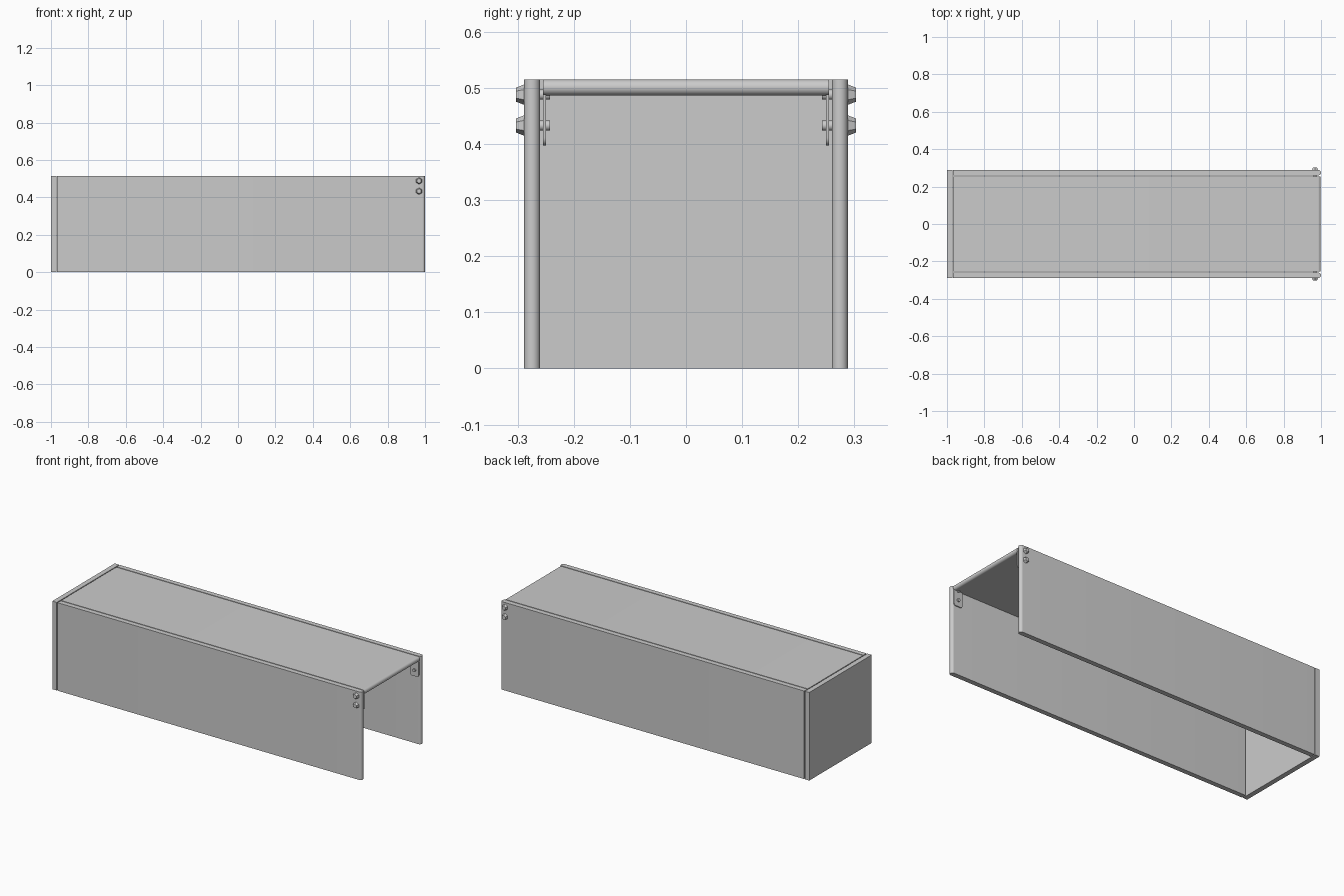
import bpy, bmesh, math
from mathutils import Matrix, Vector

if "Cube" in bpy.data.objects:
    bpy.data.objects.remove(bpy.data.objects["Cube"])

H = 0.515        # overall height
T = 0.0285       # panel thickness
YO = 0.2885      # outer half width
YI = YO - T      # inner face of the side panels
GAP = 0.005      # shadow gap between panels
XB = -1 + T      # inner face of the end panel


def prism(name, pts, vec):
    """Extrude a closed 3D outline along a vector."""
    bm = bmesh.new()
    face = bm.faces.new([bm.verts.new(p) for p in pts])
    ext = bmesh.ops.extrude_face_region(bm, geom=[face])
    moved = [g for g in ext["geom"] if isinstance(g, bmesh.types.BMVert)]
    bmesh.ops.translate(bm, verts=moved, vec=Vector(vec))
    bmesh.ops.recalc_face_normals(bm, faces=bm.faces)
    return finish(name, bm)


def finish(name, bm):
    mesh = bpy.data.meshes.new(name)
    bm.to_mesh(mesh)
    bm.free()
    ob = bpy.data.objects.new(name, mesh)
    bpy.context.collection.objects.link(ob)
    bpy.ops.object.select_all(action='DESELECT')
    ob.select_set(True)
    bpy.context.view_layer.objects.active = ob
    bpy.ops.object.shade_smooth_by_angle(angle=math.radians(30))
    return ob


def nosed(x0, x1, b0, b1, steps=12):
    """Flat board outline with a fully rounded front end."""
    r, c = (b1 - b0) / 2, (b0 + b1) / 2
    arc = [(x1 - r + r * math.cos(a), c + r * math.sin(a))
           for a in (math.pi * (i / steps - 0.5) for i in range(steps + 1))]
    return [(x0, b0)] + arc + [(x0, b1)]


def rod(name, x, y0, y1, z, r0, r1, sides):
    """Round or faceted pin running along y from y0 to y1."""
    bm = bmesh.new()
    m = (Matrix.Translation((x, (y0 + y1) / 2, z))
         @ Matrix.Rotation(-math.pi / 2, 4, 'X'))
    bmesh.ops.create_cone(bm, cap_ends=True, segments=sides, radius1=r0,
                          radius2=r1, depth=y1 - y0, matrix=m)
    return finish(name, bm)


def mirrored(ob):
    """Mirror a part across the centre plane y = 0."""
    mod = ob.modifiers.new("mirror", 'MIRROR')
    mod.use_axis = (False, True, False)
    return ob


# End panel
prism("end_panel", [(-1, -YO, 0), (XB, -YO, 0), (XB, YO, 0), (-1, YO, 0)], (0, 0, H))

# Top panel with rounded front edge
yt = YI - GAP
prism("top_panel", [(x, -yt, z) for x, z in nosed(XB + GAP, 0.998, H - T, H)],
      (0, 2 * yt, 0))

# Side panels with rounded front edges
mirrored(prism("side_panels", [(x, y, 0) for x, y in nosed(XB + GAP, 1, YI, YO)],
               (0, 0, H)))

# Hanging bracket tabs with rounded lower corners
x0, x1, zb, zt, r = 0.938, 0.995, 0.397, H - T + 0.002, 0.014
tab = [(x1, yt, zt), (x0, yt, zt)]
for cx, start in ((x0 + r, math.pi), (x1 - r, 1.5 * math.pi)):
    for i in range(7):
        a = start + i * math.pi / 12
        tab.append((cx + r * math.cos(a), yt, zb + r + r * math.sin(a)))
mirrored(prism("bracket_tabs", tab, (0, -0.0055, 0)))

# Bolts: tapered outer head, shank across the gap, inner stub
for label, z in (("upper", 0.488), ("lower", 0.433)):
    mirrored(rod(label + "_bolt_heads", 0.968, YO - 0.001, 0.303, z, 0.0185, 0.0125, 6))
    mirrored(rod(label + "_bolt_shanks", 0.968, 0.242, YI + 0.001, z, 0.009, 0.009, 20))
